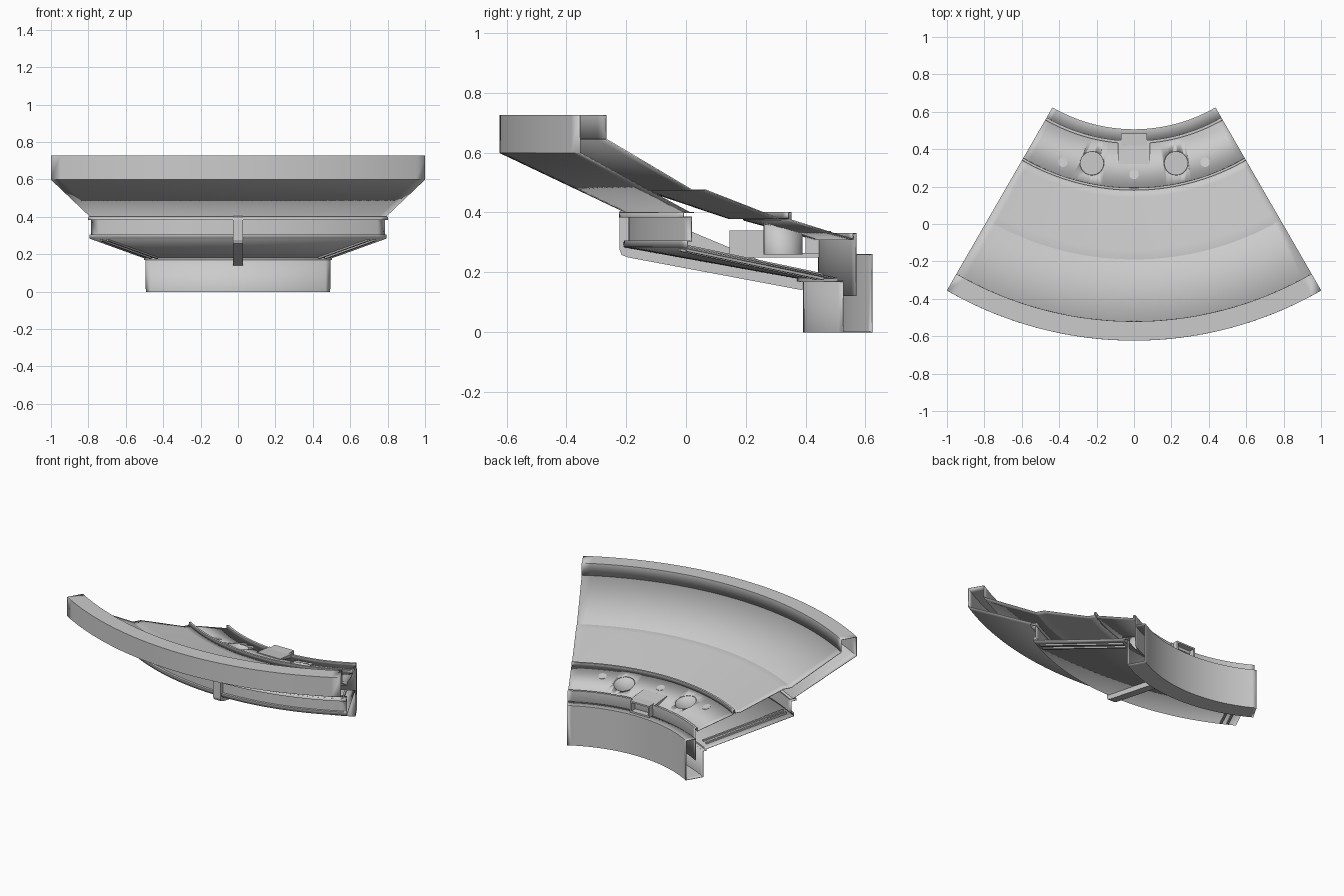
import bpy, bmesh, math
from mathutils import Matrix, Vector

if "Cube" in bpy.data.objects:
    bpy.data.objects.remove(bpy.data.objects["Cube"])

CENTRE_Y = 1.378          # pivot of the sector
HALF = math.radians(30)   # half of its sweep
STEPS = 36

grey = bpy.data.materials.new("plain grey")
grey.use_nodes = True
grey.diffuse_color = (0.6, 0.6, 0.6, 1)
grey.node_tree.nodes["Principled BSDF"].inputs["Base Color"].default_value = (0.6, 0.6, 0.6, 1)


def finish(name, bm):
    mesh = bpy.data.meshes.new(name)
    bmesh.ops.recalc_face_normals(bm, faces=bm.faces)
    bm.to_mesh(mesh)
    bm.free()
    mesh.materials.append(grey)
    obj = bpy.data.objects.new(name, mesh)
    bpy.context.collection.objects.link(obj)
    bpy.ops.object.select_all(action='DESELECT')
    obj.select_set(True)
    bpy.context.view_layer.objects.active = obj
    bpy.ops.object.shade_smooth_by_angle(angle=math.radians(20))
    return obj


def sweep(name, profile, thickness=0.004):
    """Sweep an open (radius, height) profile through the sector as thin sheet."""
    bm = bmesh.new()
    rows = []
    for i in range(STEPS + 1):
        a = -HALF + 2 * HALF * i / STEPS
        rows.append([bm.verts.new((r * math.sin(a), CENTRE_Y - r * math.cos(a), z))
                     for r, z in profile])
    for p, q in zip(rows, rows[1:]):
        for j in range(len(profile) - 1):
            bm.faces.new((p[j], q[j], q[j + 1], p[j + 1]))
    obj = finish(name, bm)
    mod = obj.modifiers.new("sheet", 'SOLIDIFY')
    mod.thickness = thickness
    mod.offset = 0
    return obj


def box(name, low, high):
    bm = bmesh.new()
    low, high = Vector(low), Vector(high)
    bmesh.ops.create_cube(bm, size=1, matrix=Matrix.Translation((low + high) / 2)
                          @ Matrix.Diagonal((*(high - low), 1)))
    return finish(name, bm)


def slab(name, outline, half_width):
    """Extrude a (y, z) outline sideways about x = 0."""
    bm = bmesh.new()
    face = bm.faces.new([bm.verts.new((-half_width, y, z)) for y, z in outline])
    new = bmesh.ops.extrude_face_region(bm, geom=[face])["geom"]
    bmesh.ops.translate(bm, vec=(2 * half_width, 0, 0),
                        verts=[v for v in new if isinstance(v, bmesh.types.BMVert)])
    return finish(name, bm)


def cylinder(name, x, y, radius, low, high, open_top=False):
    bm = bmesh.new()
    bmesh.ops.create_cone(bm, cap_ends=True, segments=32, radius1=radius, radius2=radius,
                          depth=high - low, matrix=Matrix.Translation((x, y, (low + high) / 2)))
    if open_top:
        top = [f for f in bm.faces if f.normal.z > 0.9]
        bmesh.ops.delete(bm, geom=top, context='FACES_ONLY')
    return finish(name, bm)


# Main swept shells
sweep("outer_rim", [(1.578, .4), (2, .6), (2, .725), (1.9, .725), (1.9, .645)])
sweep("upper_deck", [(1.9, .645), (1.568, .475), (1.516, .475), (1.235, .38), (1.196, .38)])
sweep("deck_lip", [(1.196, .38), (1.196, .4), (1.186, .4), (1.186, .375)])
panel = sweep("inner_panel", [(1.186, .375), (.947, .31)])
sweep("inner_lip", [(.947, .31), (.947, .33), (.935, .33), (.935, .12)])
sweep("side_band", [(1.6, .4), (1.6, .385), (1.57, .385), (1.57, .305),
                    (1.585, .305), (1.585, .285)])
sweep("top_ledge", [(1.6, .4), (1.56, .4)])
sweep("lower_shell", [(1.585, .285), (1.005, .18), (1.005, .17), (.985, .17)])
sweep("base_ring", [(.985, .17), (.985, 0), (.873, 0), (.873, .26), (.935, .26)])

# Round wells sunk into the inner panel
for side, label in ((1, "left"), (-1, "right")):
    x, y = side * .225, .325
    cutter = cylinder(f"{label}_well_cutter", x, y, .065, .2, .5)
    cutter.hide_render = True
    cutter.hide_viewport = True
    cut = panel.modifiers.new("well", 'BOOLEAN')
    cut.object = cutter
    cut.solver = 'EXACT'
    well = cylinder(f"{label}_well", x, y, .065, .26, .355, open_top=True)
    # Trim the rim of the well to the slope of the panel
    for v in well.data.vertices:
        if v.co.z > .3:
            radius = math.hypot(v.co.x, v.co.y - CENTRE_Y)
            v.co.z = .31 + (radius - .947) * .272
    thick = well.modifiers.new("wall", 'SOLIDIFY')
    thick.thickness = .004

# Small round studs that follow the panel slope
for name, x, y in (("left_stud", .38, .33), ("right_stud", -.38, .33), ("middle_stud", 0, .265)):
    stud = cylinder(name, x, y, .025, 0, .006)
    for v in stud.data.vertices:
        v.co.z += .308 + (math.hypot(v.co.x, v.co.y - CENTRE_Y) - .947) * .272

# Latch: sloping plate and a square tube open to the back
slab("latch_plate", [(.32, .34), (.32, .348), (.45, .335), (.45, .31)], .085)
for name, low, high in (("latch_top", (-.07, .4, .328), (.07, .485, .338)),
                        ("latch_bottom", (-.07, .4, .262), (.07, .485, .272)),
                        ("latch_left_wall", (.06, .4, .262), (.07, .485, .338)),
                        ("latch_right_wall", (-.07, .4, .262), (-.06, .485, .338))):
    box(name, low, high)

# Housing hidden below the latch
box("latch_housing", (-.085, .145, .25), (.085, .3, .34))
box("latch_floor", (-.085, .3, .25), (.085, .445, .265))

# Central strap running under the lower shell
slab("centre_strap", [(-.222, .405), (-.222, .275), (-.215, .258), (-.195, .25), (.39, .14),
                      (.39, .18), (.14, .285), (.02, .335), (-.19, .385), (-.19, .405)], .026)

# Radial rails along both ends of the lower shell
for side, label in ((1, "left"), (-1, "right")):
    for n, offset in enumerate((.05, .09)):
        bm = bmesh.new()
        ends = []
        for r, z in ((1.56, .28), (1.03, .184)):
            ring = []
            for d, h in ((0, -.01), (.012, -.01), (.012, .012), (0, .012)):
                s = offset + d
                ring.append(bm.verts.new((side * (r * math.sin(HALF) - s * math.cos(HALF)),
                                          CENTRE_Y - r * math.cos(HALF) - s * math.sin(HALF),
                                          z + h)))
            ends.append(ring)
        a, b = ends
        for i in range(4):
            j = (i + 1) % 4
            bm.faces.new((a[i], a[j], b[j], b[i]))
        bm.faces.new(a)
        bm.faces.new(b)
        finish(f"{label}_rail_{n + 1}", bm)
